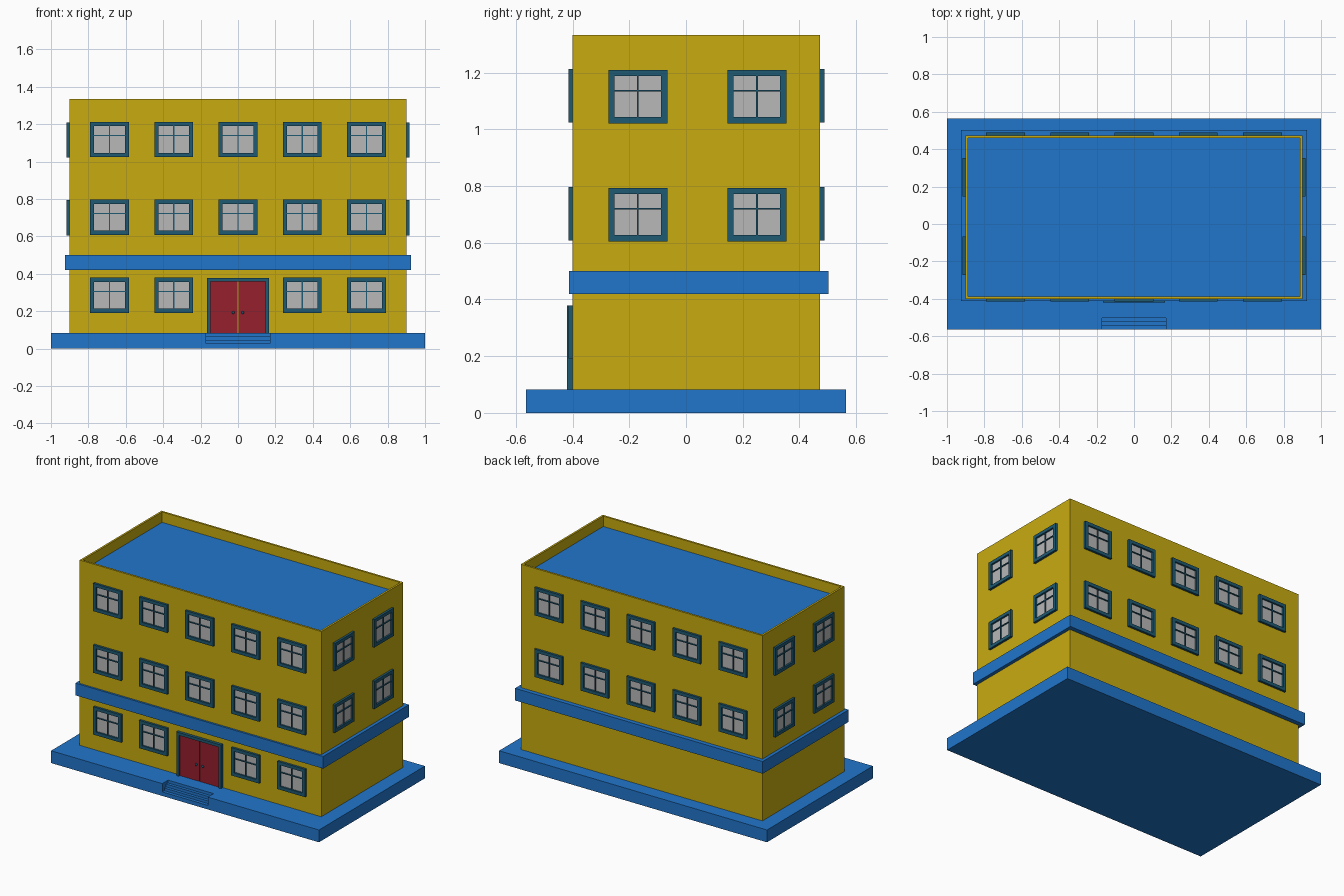
import bpy, bmesh, math
from mathutils import Matrix, Vector

if "Cube" in bpy.data.objects:
    bpy.data.objects.remove(bpy.data.objects["Cube"])


def material(name, rgb):
    m = bpy.data.materials.new(name)
    m.diffuse_color = (*rgb, 1)
    m.use_nodes = True
    m.node_tree.nodes["Principled BSDF"].inputs["Base Color"].default_value = m.diffuse_color
    return m


YELLOW = material("yellow wall", (0.58, 0.41, 0.005))
BLUE = material("blue trim", (0.015, 0.18, 0.60))
TEAL = material("dark teal frame", (0.013, 0.10, 0.17))
GREY = material("grey glass", (0.48, 0.48, 0.48))
RED = material("red door", (0.30, 0.014, 0.026))


def add_box(bm, x, y, z, mat=0):
    """Box from (min, max) ranges on each axis."""
    size = [r[1] - r[0] for r in (x, y, z)]
    mid = Vector([(r[0] + r[1]) / 2 for r in (x, y, z)])
    verts = bmesh.ops.create_cube(
        bm, size=1, matrix=Matrix.Translation(mid) @ Matrix.Diagonal((*size, 1)))["verts"]
    for f in {f for v in verts for f in v.link_faces}:
        f.material_index = mat


def finish(name, bm, mats, matrix=None):
    bmesh.ops.recalc_face_normals(bm, faces=bm.faces)
    mesh = bpy.data.meshes.new(name)
    bm.to_mesh(mesh)
    bm.free()
    for m in mats:
        mesh.materials.append(m)
    ob = bpy.data.objects.new(name, mesh)
    bpy.context.collection.objects.link(ob)
    if matrix:
        ob.matrix_world = matrix
    return ob


# Plinth with a flight of steps cut into its front edge
bm = bmesh.new()
add_box(bm, (-1, 1), (-0.565, 0.565), (0, 0.083))
plinth = finish("plinth", bm, [BLUE])

bm = bmesh.new()
profile = [(-0.7, 0.027), (-0.543, 0.027), (-0.543, 0.045), (-0.523, 0.045),
           (-0.523, 0.064), (-0.503, 0.064), (-0.503, 0.2), (-0.7, 0.2)]
face = bm.faces.new([bm.verts.new((-0.17, y, z)) for y, z in profile])
ext = bmesh.ops.extrude_face_region(bm, geom=[face])["geom"]
bmesh.ops.translate(bm, vec=(0.34, 0, 0),
                    verts=[v for v in ext if isinstance(v, bmesh.types.BMVert)])
cutter = finish("step_cutter", bm, [BLUE])
cutter.hide_render = True
mod = plinth.modifiers.new("steps", 'BOOLEAN')
mod.operation = 'DIFFERENCE'
mod.solver = 'EXACT'
mod.object = cutter
bpy.context.view_layer.objects.active = plinth
bpy.ops.object.modifier_apply(modifier=mod.name)
bpy.data.objects.remove(cutter)

# Walls with a thin parapet around a sunken roof
bm = bmesh.new()
add_box(bm, (-0.902, 0.902), (-0.40, 0.473), (0.083, 1.333))
bm.normal_update()
top = max(bm.faces, key=lambda f: f.calc_center_median().z)
bmesh.ops.inset_region(bm, faces=[top], thickness=0.019)
bmesh.ops.inset_region(bm, faces=[top], thickness=0, depth=-0.07)
top.material_index = 1
finish("walls_and_roof", bm, [YELLOW, BLUE])

# Band above the ground floor
bm = bmesh.new()
add_box(bm, (-0.925, 0.925), (-0.413, 0.503), (0.419, 0.501))
finish("band", bm, [BLUE])


def window(name, pos, angle):
    """Frame, glass and glazing bars; local -y points out of the wall."""
    w, h, t, d = 0.104, 0.094, 0.022, 0.015
    bm = bmesh.new()
    for s in (-1, 1):
        add_box(bm, sorted((s * w, s * (w - t))), (-d, 0.005), (-h, h))
        add_box(bm, (-w + t, w - t), (-d, 0.005), sorted((s * h, s * (h - t))))
    add_box(bm, (-w + t, w - t), (-0.003, 0.004), (-h + t, h - t), 1)
    add_box(bm, (-0.003, 0.003), (-0.010, 0), (-h + t, h - t))
    add_box(bm, (-w + t, w - t), (-0.010, 0), (0.018, 0.024))
    finish(name, bm, [TEAL, GREY],
           Matrix.Translation(pos) @ Matrix.Rotation(math.radians(angle), 4, 'Z'))


# Windows: five per row front and back, two per row on the sides
for row, z in enumerate((0.285, 0.702, 1.118)):
    for i in range(-2, 3):
        x = i * 0.3435
        if row or i:
            window("front_window", (x, -0.40, z), 0)
        if row:
            window("back_window", (x, 0.473, z), 180)
    if row:
        for y in (-0.17, 0.25):
            window("right_window", (0.902, y, z - 0.003), 90)
            window("left_window", (-0.902, y, z - 0.003), -90)

# Double door: frame, two leaves and knobs
bm = bmesh.new()
for s in (-1, 1):
    add_box(bm, sorted((s * 0.167, s * 0.148)), (-0.42, -0.395), (0.083, 0.378))
    add_box(bm, sorted((s * 0.148, s * 0.002)), (-0.408, -0.395), (0.083, 0.359), 1)
    bmesh.ops.create_uvsphere(bm, u_segments=10, v_segments=6, radius=0.008,
                              matrix=Matrix.Translation((s * 0.025, -0.411, 0.192)))
add_box(bm, (-0.148, 0.148), (-0.42, -0.395), (0.359, 0.378))
finish("double_door", bm, [TEAL, RED])
